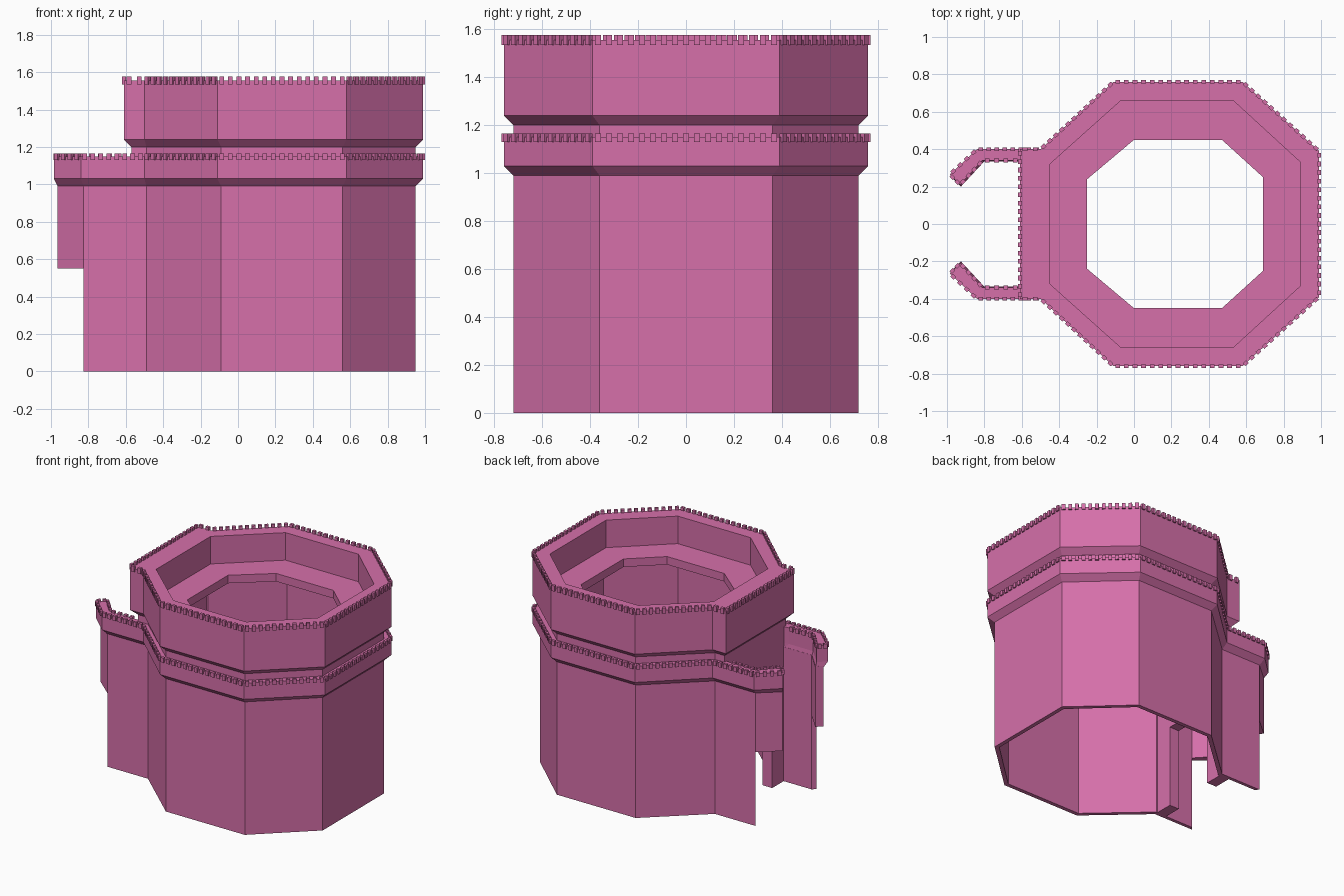
import bpy, bmesh, math
from mathutils import Vector, Matrix

cube = bpy.data.objects.get("Cube")
if cube:
    bpy.data.objects.remove(cube, do_unlink=True)

pink = bpy.data.materials.new("pink_stone")
pink.use_nodes = True
colour = (0.67, 0.16, 0.40, 1)
pink.diffuse_color = colour
bsdf = pink.node_tree.nodes["Principled BSDF"]
bsdf.inputs["Base Color"].default_value = colour
bsdf.inputs["Roughness"].default_value = 0.8


def finish(name, bm):
    bmesh.ops.remove_doubles(bm, verts=bm.verts, dist=0.0005)
    bmesh.ops.recalc_face_normals(bm, faces=bm.faces)
    mesh = bpy.data.meshes.new(name)
    bm.to_mesh(mesh)
    bm.free()
    mesh.materials.append(pink)
    obj = bpy.data.objects.new(name, mesh)
    bpy.context.collection.objects.link(obj)
    return obj


def flip(points):
    return [(x, -y) for x, y in points]


def mirrored(half):
    """Close a half outline across the y = 0 plane."""
    return half + flip(half)[::-1]


def loft(name, levels, closed=False):
    """Bridge outlines of equal length; cap the ends or join last to first."""
    bm = bmesh.new()
    rings = [[bm.verts.new((x, y, z)) for x, y in pts] for pts, z in levels]
    pairs = list(zip(rings, rings[1:]))
    if closed:
        pairs.append((rings[-1], rings[0]))
    else:
        bm.faces.new(rings[0])
        bm.faces.new(rings[-1])
    for a, b in pairs:
        for i in range(len(a)):
            j = (i + 1) % len(a)
            bm.faces.new((a[i], a[j], b[j], b[i]))
    return finish(name, bm)


def merlons(name, paths, z0, z1):
    """Row of small blocks straddling each path."""
    bm = bmesh.new()
    for path in paths:
        for a, b in zip(path, path[1:]):
            a, b = Vector((*a, 0)), Vector((*b, 0))
            d = b - a
            n = max(1, round(d.length / 0.045))
            turn = Matrix.Rotation(math.atan2(d.y, d.x), 4, 'Z')
            size = Matrix.Diagonal((0.025, 0.02, z1 - z0, 1))
            for i in range(n):
                p = a + d * (i + 0.5) / n
                p.z = (z0 + z1) / 2
                bmesh.ops.create_cube(bm, size=1, matrix=Matrix.Translation(p) @ turn @ size)
    return finish(name, bm)


# Octagonal outlines, +y half, from the gate side to the far side
wall_half = [(-.57, .36), (-.49, .36), (-.09, .72), (.56, .72), (.95, .36)]
band_half = [(-.61, .40), (-.50, .40), (-.11, .76), (.58, .76), (.99, .39)]
inner_half = [(-.49, .33), (-.48, .33), (-.08, .69), (.55, .69), (.92, .345)]
rim_half = [(-.45, .32), (-.45, .32), (-.07, .66), (.53, .66), (.89, .33)]
hole_half = [(-.25, .24), (-.25, .24), (0, .45), (.47, .45), (.69, .25)]
wall, band, inner, rim, hole = map(
    mirrored, (wall_half, band_half, inner_half, rim_half, hole_half))

# Tower: hollow shell with overhanging top, inner ledge and open bottom
tower = loft("tower", [
    (wall, 0), (wall, 1.20), (band, 1.24), (band, 1.555), (rim, 1.555),
    (rim, 1.35), (hole, 1.35), (hole, 1.29), (inner, 1.29), (inner, 0)], closed=True)

# Doorway cut through the gate-side wall
door = [(-.7, .2), (-.4, .2)]
cutter = loft("doorway_cutter", [(mirrored(door), -.1), (mirrored(door), .62)])
cutter.hide_render = True
cutter.hide_viewport = True
cut = tower.modifiers.new("doorway", 'BOOLEAN')
cut.object = cutter
cut.operation = 'DIFFERENCE'

# Gate walls: a full-height stretch and a raised, inward-bent wing per side
straight = [(-.50, .36), (-.825, .36), (-.80, .335), (-.50, .335)]
wing = [(-.825, .36), (-.965, .24), (-.925, .20), (-.80, .335)]
for side, turn in (("back", list), ("front", flip)):
    loft(side + "_gate_wall", [(turn(straight), 0), (turn(straight), 1.0)])
    loft(side + "_gate_wing", [(turn(wing), .55), (turn(wing), 1.0)])

# Lower parapet: flared band around the tower and out along the gate walls
back_edge = [(-.925, .20), (-.80, .335), (-.57, .335)] + inner_half[1:]
low = mirrored(wall_half[:0:-1] + [(-.825, .36), (-.965, .24)] + back_edge)
gate_out = [(-.84, .40), (-.985, .265)]
gate_in = [(-.93, .21), (-.81, .34), (-.61, .34)]
high = mirrored(band_half[:0:-1] + gate_out + gate_in + inner_half[1:])
loft("lower_parapet", [(low, .99), (high, 1.03), (high, 1.15)])

# Battlements
outer_path = band_half[:0:-1] + gate_out + gate_in
far_side = [band_half[-1], flip(band_half)[-1]]
merlons("lower_battlements", [outer_path, flip(outer_path), far_side], 1.13, 1.165)
merlons("upper_battlements", [band + band[:1]], 1.535, 1.577)
